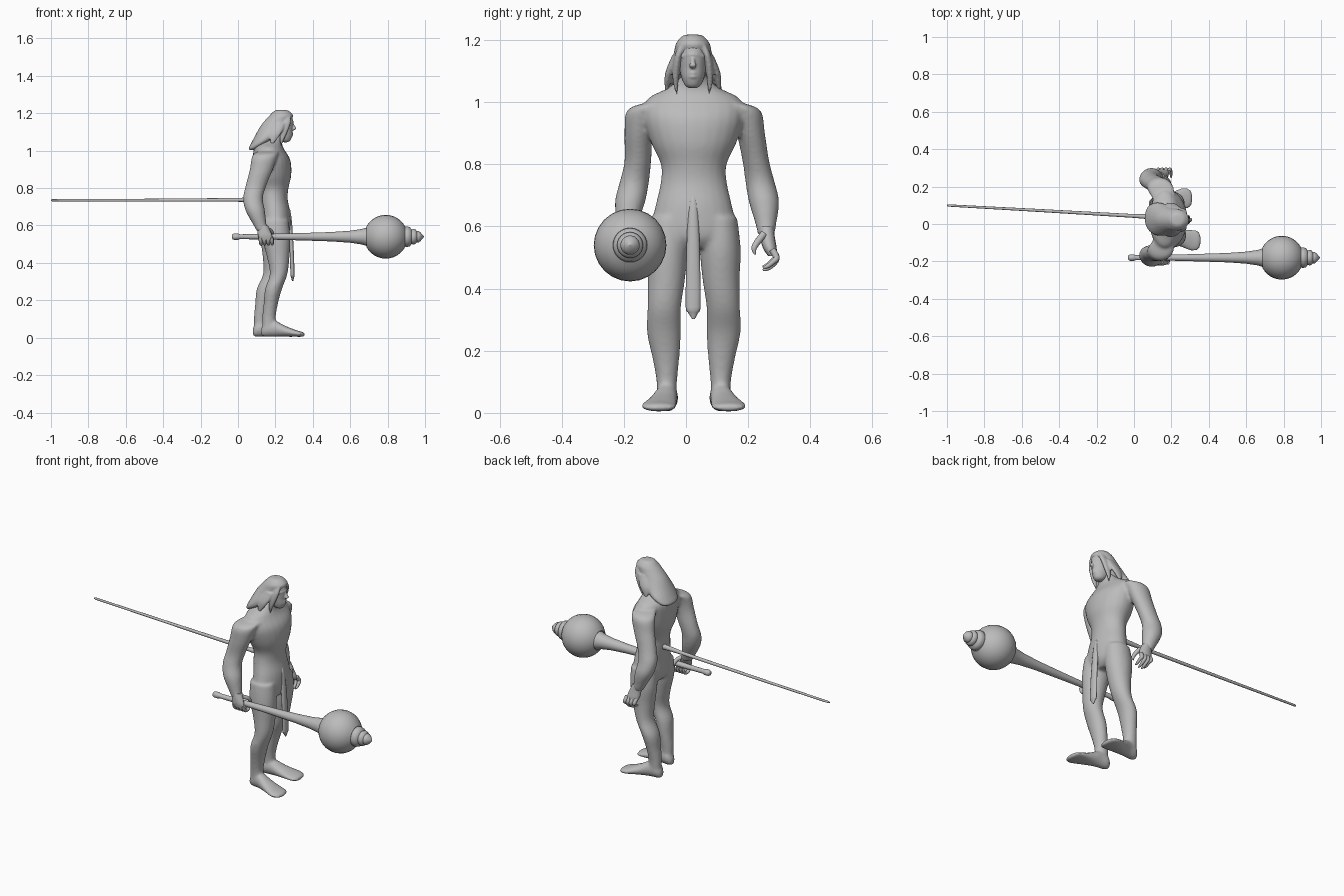
import bpy, bmesh, math
from mathutils import Vector

gray = bpy.data.materials.new("plain gray")
gray.diffuse_color = (0.5, 0.5, 0.5, 1)


def spline(rows, n):
    """Catmull-Rom resampling of rows of numbers."""
    out = []
    for i in range(len(rows) - 1):
        a, b, c, d = (rows[max(0, min(len(rows) - 1, i + k))] for k in (-1, 0, 1, 2))
        for s in range(n):
            t = s / n
            out.append([0.5 * (2 * q + (r - p) * t + (2 * p - 5 * q + 4 * r - w) * t * t
                               + (3 * q - p - 3 * r + w) * t ** 3)
                        for p, q, r, w in zip(a, b, c, d)])
    return out + [list(rows[-1])]


def loft(bm, rows, axis=None, sides=24, n=4):
    """Rows x, y, z, ra, rb: ellipses square to an axis, or to the path when axis is None."""
    rows = spline(rows, n) if n > 1 else rows
    rings = []
    for i, (x, y, z, ra, rb) in enumerate(rows):
        if axis == "z":
            u, v = Vector((1, 0, 0)), Vector((0, 1, 0))
        elif axis == "x":
            u, v = Vector((0, 1, 0)), Vector((0, 0, 1))
        else:
            t = Vector(rows[min(i + 1, len(rows) - 1)][:3]) - Vector(rows[max(i - 1, 0)][:3])
            u = Vector((1, 0, 0)) if abs(t.normalized().x) < 0.9 else Vector((0, 1, 0))
            v = t.cross(u).normalized()
            u = v.cross(t).normalized()
        c = Vector((x, y, z))
        ra, rb = max(ra, 0.0005), max(rb, 0.0005)
        rings.append([bm.verts.new(c + u * ra * math.cos(2 * math.pi * k / sides)
                                   + v * rb * math.sin(2 * math.pi * k / sides))
                      for k in range(sides)])
    faces = []
    for r, s in zip(rings, rings[1:]):
        for k in range(sides):
            j = (k + 1) % sides
            faces.append(bm.faces.new((r[k], r[j], s[j], s[k])))
    faces += [bm.faces.new(rings[0][::-1]), bm.faces.new(rings[-1])]
    bmesh.ops.recalc_face_normals(bm, faces=faces)


def finish(name, bm, voxel=0, smooth=0, angle=60):
    me = bpy.data.meshes.new(name)
    bm.to_mesh(me)
    bm.free()
    ob = bpy.data.objects.new(name, me)
    bpy.context.collection.objects.link(ob)
    if voxel:
        m = ob.modifiers.new("blend", "REMESH")
        m.mode, m.voxel_size = "VOXEL", voxel
        m = ob.modifiers.new("soften", "SMOOTH")
        m.factor, m.iterations = 0.5, smooth
        dg = bpy.context.evaluated_depsgraph_get()
        ob.data = bpy.data.meshes.new_from_object(ob.evaluated_get(dg))
        ob.modifiers.clear()
    ob.data.materials.clear()
    ob.data.materials.append(gray)
    bpy.ops.object.select_all(action="DESELECT")
    bpy.context.view_layer.objects.active = ob
    ob.select_set(True)
    bpy.ops.object.shade_smooth_by_angle(angle=math.radians(angle))
    return ob


MID = 0.025
# body: torso and neck
body = bmesh.new()
loft(body, [(.20, MID, .53, .05, .09), (.20, MID, .57, .078, .142), (.20, MID, .66, .08, .125),
            (.19, MID, .74, .076, .107), (.19, MID, .80, .08, .106), (.185, MID, .87, .1, .138),
            (.18, MID, .95, .1, .16), (.165, MID, 1.01, .08, .15), (.175, MID, 1.045, .06, .085),
            (.2, MID, 1.08, .045, .045), (.22, MID, 1.13, .04, .04)], "z")

# legs and feet: the right leg stands a little ahead
for side, back in ((-1, 0), (1, .045)):
    def Y(d):
        return MID + side * d
    loft(body, [(.2, Y(.08), .63, .07, .06), (.205 - back * .2, Y(.085), .53, .075, .066),
                (.215 - back * .5, Y(.088), .43, .06, .06), (.217 - back * .8, Y(.095), .34, .047, .054),
                (.19 - back, Y(.096), .26, .045, .055), (.175 - back, Y(.09), .18, .038, .044),
                (.166 - back, Y(.087), .11, .036, .034), (.166 - back, Y(.087), .04, .036, .03)], "z")
    loft(body, [(.124 - back, Y(.083), .03, .015, .02), (.145 - back, Y(.083), .045, .032, .04),
                (.19 - back, Y(.088), .05, .036, .045), (.25 - back, Y(.1), .035, .047, .03),
                (.31 - back, Y(.112), .023, .058, .018), (.345 - back, Y(.112), .018, .048, .013),
                (.357 - back, Y(.112), .016, .02, .006)], "x")

# arms: columns are x, left y, right y, z, radii
ARM = [(.17, .12, -.07, 1.0, .055, .05), (.145, .185, -.135, .975, .068, .054),
       (.125, .208, -.152, .9, .062, .046), (.095, .225, -.155, .81, .055, .043),
       (.08, .238, -.166, .745, .053, .047), (.092, .251, -.18, .68, .052, .049),
       (.115, .257, -.19, .61, .037, .034), (.13, .258, -.195, .57, .03, .026)]
for col in (1, 2):
    loft(body, [(r[0], r[col], r[3], r[4], r[5]) for r in ARM], "z")
finish("body", body, .007, 10)

# head with face
head = bmesh.new()
C = .022
loft(head, [(.255, C, 1.045, .012, .012), (.25, C, 1.055, .03, .026), (.24, C, 1.08, .05, .037),
            (.235, C, 1.11, .056, .043), (.235, C, 1.15, .06, .046), (.235, C, 1.19, .05, .042),
            (.235, C, 1.205, .02, .02)], "z")
loft(head, [(.288, C, 1.155, .004, .004), (.298, C, 1.13, .008, .007),
            (.302, C, 1.117, .01, .012), (.292, C, 1.108, .004, .006)], "z", 12)     # nose
loft(head, [(.27, C - .035, 1.148, .008, .007), (.289, C, 1.153, .009, .008),
            (.27, C + .035, 1.148, .008, .007)], None, 12)                           # brow
for z in (1.083, 1.094):                                                             # lips
    loft(head, [(.272, C - .024, z - .003, .004, .004), (.289, C, z, .006, .006),
                (.272, C + .024, z - .003, .004, .004)], None, 12)
finish("head", head, .004, 2)

# long hair: cap, back fall and side strands
hair = bmesh.new()
loft(hair, [(.235, C, 1.218, .012, .012), (.233, C, 1.213, .038, .034), (.232, C, 1.19, .062, .054),
            (.217, C, 1.165, .07, .06), (.192, C, 1.13, .073, .068), (.162, C, 1.085, .068, .083),
            (.125, C + .005, 1.045, .052, .088), (.09, C + .01, 1.015, .032, .07),
            (.075, C + .01, 1.003, .014, .04)], "z")
for s in (-1, 1):
    loft(hair, [(.262, C + s * .03, 1.19, .02, .012), (.258, C + s * .046, 1.15, .024, .013),
                (.245, C + s * .054, 1.1, .02, .012), (.235, C + s * .055, 1.06, .012, .008),
                (.23, C + s * .051, 1.025, .002, .002)], "z", 12)
    loft(hair, [(.225, C + s * .055, 1.15, .03, .012), (.2, C + s * .078, 1.09, .03, .012),
                (.18, C + s * .085, 1.03, .004, .004)], "z", 12)
finish("hair", hair, .005, 2)

# open left hand
hand = bmesh.new()
loft(hand, [(.13, .258, .6, .03, .024), (.142, .262, .565, .034, .024), (.15, .27, .53, .038, .022),
            (.155, .278, .505, .032, .014)], "z", 16)
for k in range(4):
    x, dz = .128 + .02 * k, (.012, 0, 0, .008)[k]
    loft(hand, [(x - .002, .278, .525, .011, .011), (x + .003, .291, .5, .011, .011),
                (x + .008, .282, .48 + dz, .009, .009), (x + .01, .262, .464 + dz, .007, .007),
                (x + .01, .247, .46 + dz, .003, .003)], None, 10)
loft(hand, [(.165, .25, .575, .012, .012), (.182, .23, .55, .011, .011),
            (.19, .219, .53, .009, .009), (.192, .222, .51, .003, .003)], None, 10)
finish("left_hand", hand)

# right hand gripping the shaft
GY, GZ = -.18, .54
grip = bmesh.new()
loft(grip, [(.13, -.195, .6, .03, .024), (.138, -.2, .572, .034, .022), (.145, -.207, .545, .038, .015),
            (.15, -.205, .522, .034, .012)], "z", 16)
for k in range(4):
    x = .12 + .02 * k
    loft(grip, [(x + .006 * i / 5, GY + .027 * math.cos(a), GZ - .005 + .034 * math.sin(a), .011 - .001 * i, .011 - .001 * i)
                for i, a in enumerate(math.radians(d) for d in (180, 215, 255, 295, 335, 365))], None, 10)
loft(grip, [(.16, -.19, .58, .012, .012), (.178, -.168, .568, .011, .011),
            (.185, -.15, .548, .009, .009), (.186, -.148, .53, .004, .004)], None, 10)
finish("right_hand", grip)

# mace: shaft, ball and stepped finial turned about one axis
PROFILE = [(-.033, .004), (-.03, .013), (-.02, .017), (0, .017), (.01, .013), (.1, .014), (.2, .016),
           (.35, .02), (.5, .025), (.6, .032), (.66, .041), (.69, .05)]
for k in range(13):
    a = math.radians(152 - k * 10.3)
    PROFILE.append((.79 + .117 * math.cos(a), .117 * math.sin(a)))
PROFILE += [(.892, .053), (.905, .055), (.92, .051), (.928, .038), (.938, .042), (.95, .038), (.956, .03),
            (.965, .031), (.975, .024), (.995, 0)]
mace = bmesh.new()
loft(mace, [(x, GY, GZ, r, r) for x, r in PROFILE], "x", 24, 1)
finish("mace", mace, angle=50)

# long straight tail
tail = bmesh.new()
loft(tail, [(-1, .1, .735, .004, .004), (-.99, .099, .735, .006, .006), (-.5, .072, .735, .008, .008),
            (0, .043, .737, .01, .01), (.15, .035, .74, .016, .016)], None, 12, 1)
finish("tail", tail)

# hanging sash at the front
sash = bmesh.new()
loft(sash, [(.265, .023, .705, .004, .003), (.268, .023, .68, .012, .014), (.278, .023, .6, .012, .019),
            (.288, .023, .45, .011, .023), (.291, .023, .34, .011, .024), (.292, .023, .325, .009, .018),
            (.292, .024, .302, .003, .004)], "z", 12, 2)
finish("sash", sash)
